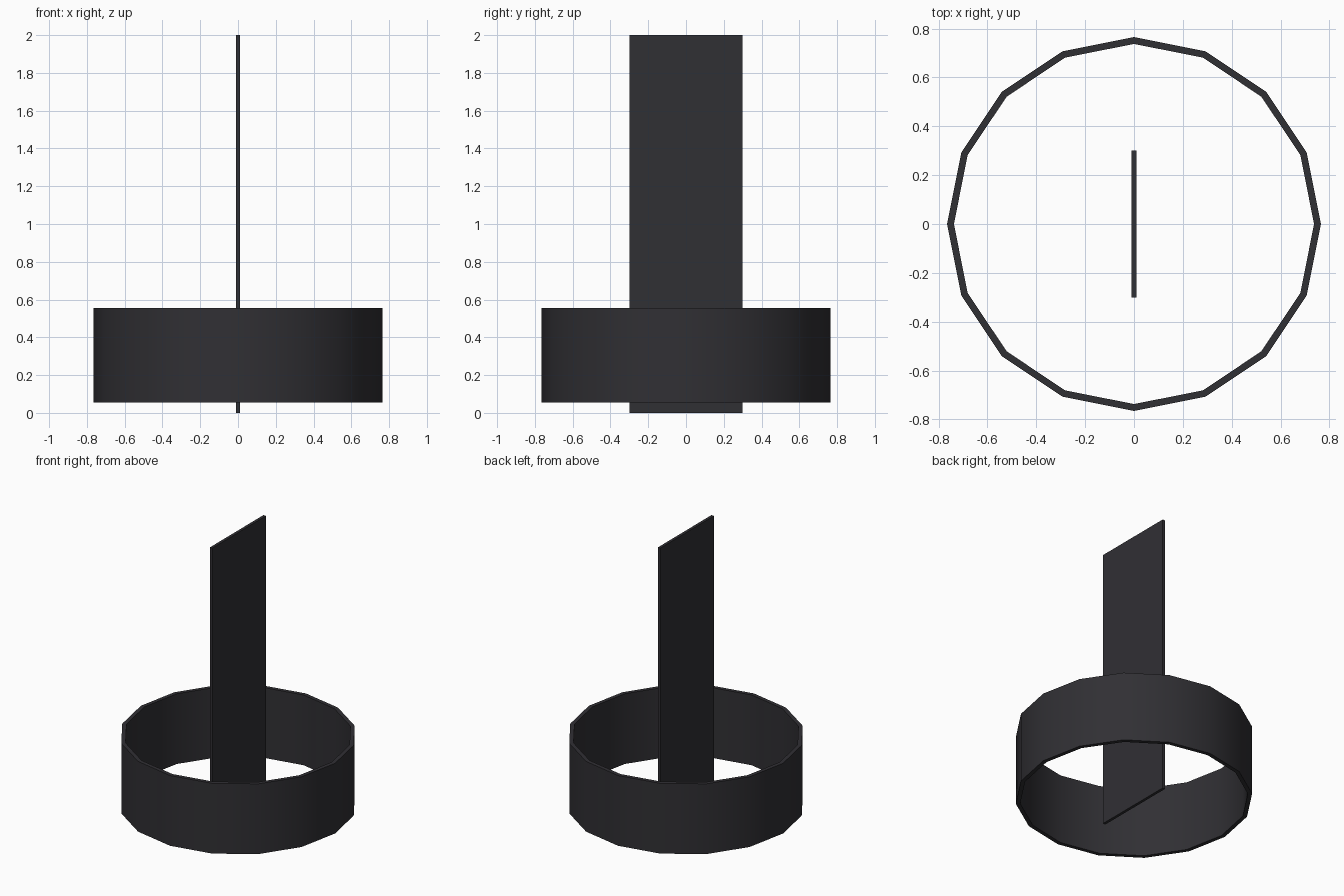
import bpy, bmesh
from math import cos, sin, pi, radians

if "Cube" in bpy.data.objects:
    bpy.data.objects.remove(bpy.data.objects["Cube"])

mat = bpy.data.materials.new("dark_grey")
mat.diffuse_color = (0.03, 0.029, 0.034, 1)
mat.use_nodes = True
mat.node_tree.nodes["Principled BSDF"].inputs["Base Color"].default_value = mat.diffuse_color


def make_object(name, bm):
    bmesh.ops.recalc_face_normals(bm, faces=bm.faces)
    mesh = bpy.data.meshes.new(name)
    bm.to_mesh(mesh)
    bm.free()
    mesh.materials.append(mat)
    obj = bpy.data.objects.new(name, mesh)
    bpy.context.collection.objects.link(obj)
    return obj


# Upright flat blade
bm = bmesh.new()
bmesh.ops.create_cube(bm, size=1)
bmesh.ops.scale(bm, vec=(0.02, 0.6, 2.0), verts=bm.verts)
bmesh.ops.translate(bm, vec=(0, 0, 1.0), verts=bm.verts)
make_object("upright_blade", bm)

# Sixteen-sided hollow ring: a rectangular section swept around z
SIDES = 16
section = [(0.765, 0.055), (0.765, 0.555), (0.737, 0.555), (0.737, 0.055)]
bm = bmesh.new()
loops = []
for i in range(SIDES):
    a = 2 * pi * i / SIDES
    loops.append([bm.verts.new((r * cos(a), r * sin(a), z)) for r, z in section])
for i in range(SIDES):
    p, q = loops[i], loops[(i + 1) % SIDES]
    for j in range(4):
        k = (j + 1) % 4
        bm.faces.new((p[j], q[j], q[k], p[k]))
ring = make_object("ring_band", bm)

# Soft shading around the band, sharp rims
bpy.context.view_layer.objects.active = ring
ring.select_set(True)
bpy.ops.object.shade_smooth_by_angle(angle=radians(30))
